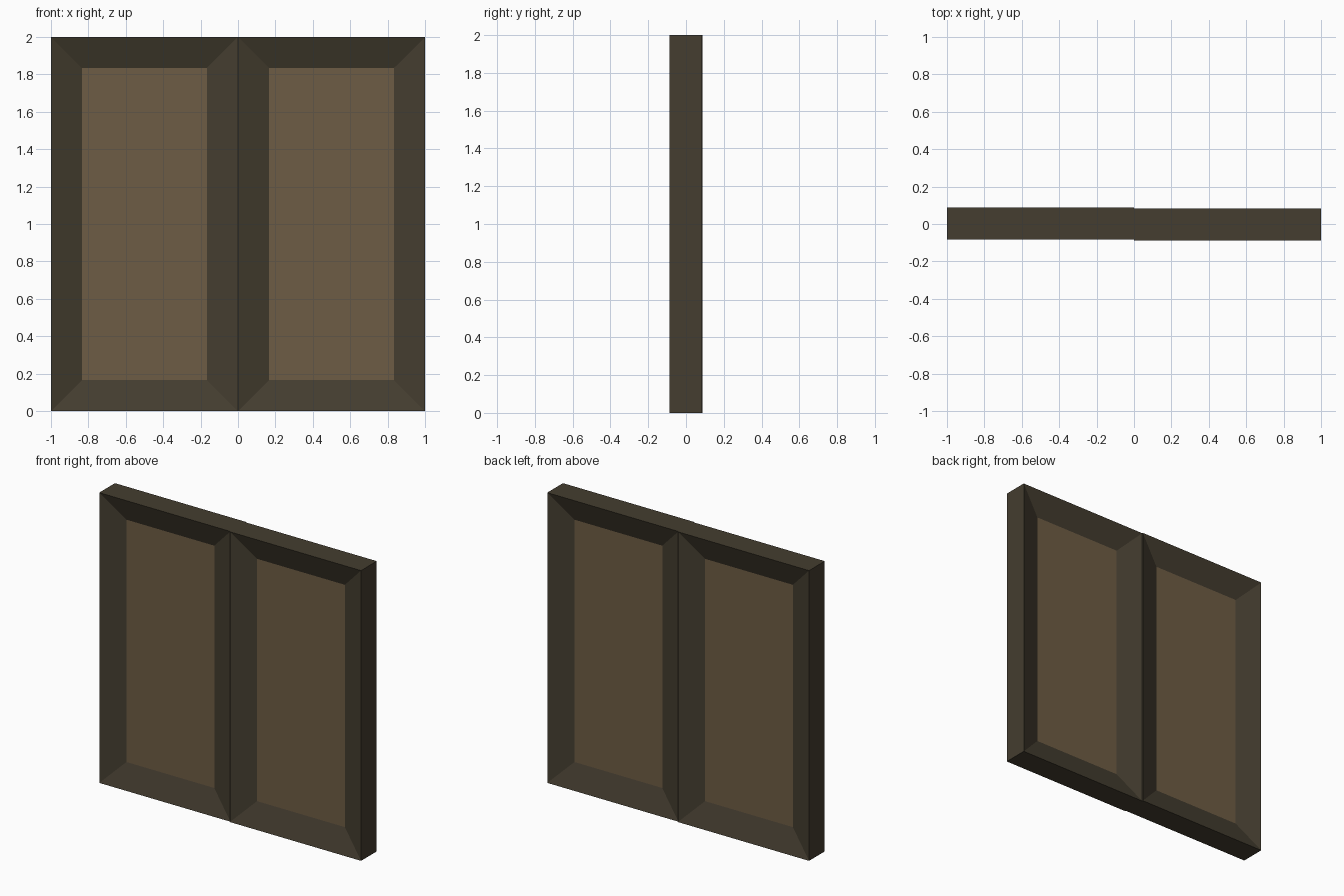
import bpy
import bmesh
from mathutils import Matrix

RIM = 0.165       # width of the sloping frame
RECESS = 0.06     # how deep each centre board sits
THICK = 0.171

cube = bpy.data.objects.get("Cube")
if cube:
    bpy.data.objects.remove(cube, do_unlink=True)


def make_material(name, rgb):
    mat = bpy.data.materials.new(name)
    mat.use_nodes = True
    mat.diffuse_color = (*rgb, 1)
    bsdf = next(n for n in mat.node_tree.nodes if n.type == 'BSDF_PRINCIPLED')
    bsdf.inputs["Base Color"].default_value = (*rgb, 1)
    return mat


frame_mat = make_material("dark frame wood", (0.058, 0.047, 0.029))
board_mat = make_material("light board wood", (0.155, 0.107, 0.058))


def make_shutter(name, side):
    bm = bmesh.new()
    # Upright slab, the two leaves slightly out of line in depth
    bmesh.ops.create_cube(bm, size=1, matrix=Matrix.Translation((side * 0.5, -side * 0.003, 1))
                          @ Matrix.Diagonal((1, THICK, 2, 1)))
    # Sloping frame around a sunken board on both broad sides
    bm.normal_update()
    broad = [f for f in bm.faces if abs(f.normal.y) > 0.9]
    bmesh.ops.inset_individual(bm, faces=broad, thickness=RIM, depth=-RECESS,
                               use_even_offset=True)
    for f in broad:
        f.material_index = 1
    mesh = bpy.data.meshes.new(name)
    bm.to_mesh(mesh)
    bm.free()
    mesh.materials.append(frame_mat)
    mesh.materials.append(board_mat)
    bpy.context.collection.objects.link(bpy.data.objects.new(name, mesh))


make_shutter("left_shutter", 1)
make_shutter("right_shutter", -1)
